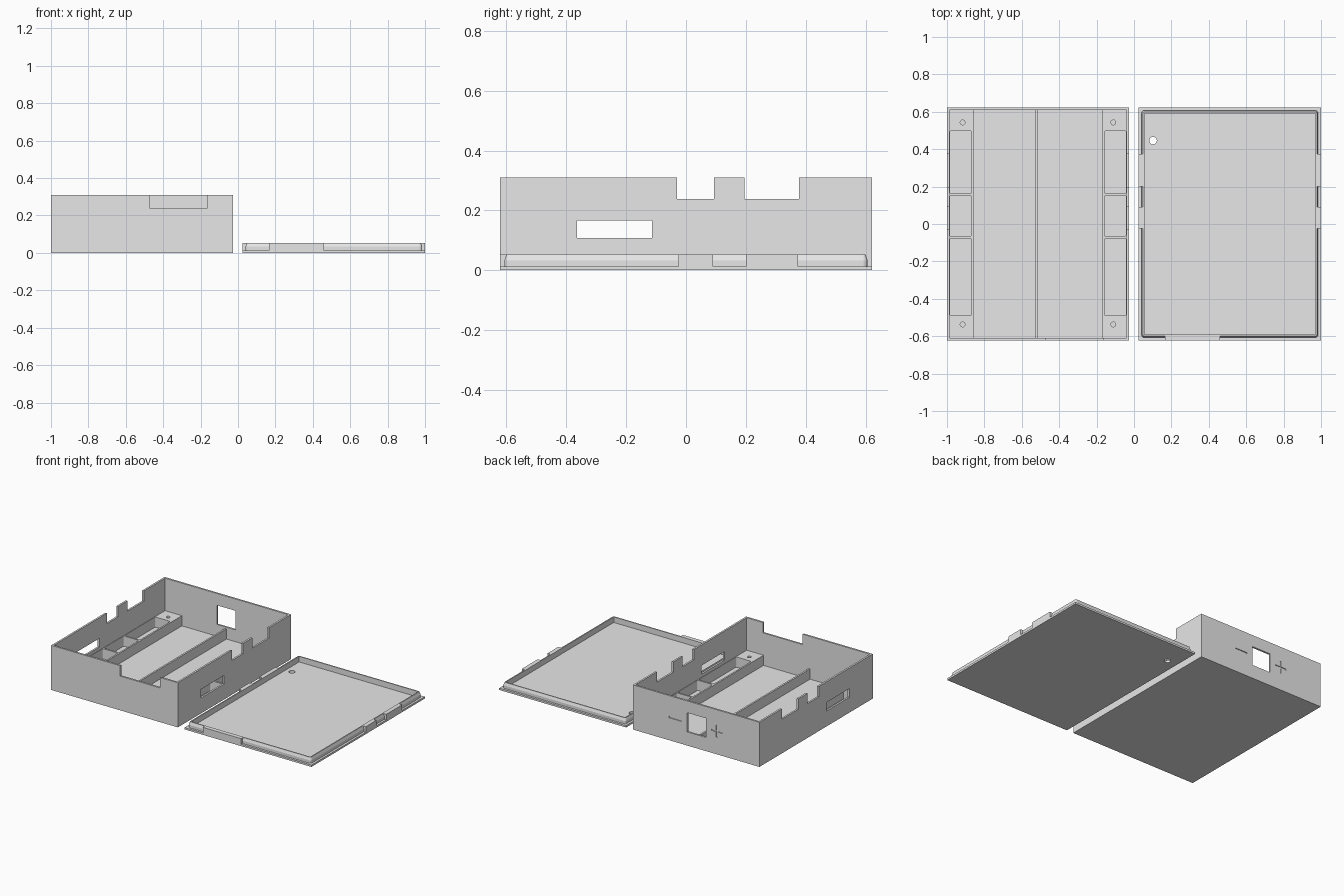
import bpy, bmesh, math
from mathutils import Matrix, Vector

cube = bpy.data.objects.get("Cube")
if cube:
    bpy.data.objects.remove(cube, do_unlink=True)

grey = bpy.data.materials.new("light_grey_plastic")
grey.use_nodes = True
grey.diffuse_color = (0.8, 0.8, 0.8, 1)
grey.node_tree.nodes["Principled BSDF"].inputs["Base Color"].default_value = (0.8, 0.8, 0.8, 1)


def add_box(bm, x, y, z, round_corners=0):
    """Box from three (low, high) ranges, with optional rounded upright edges."""
    size = [r[1] - r[0] for r in (x, y, z)]
    mid = Vector([(r[0] + r[1]) / 2 for r in (x, y, z)])
    mat = Matrix.Translation(mid) @ Matrix.Diagonal((*size, 1))
    verts = bmesh.ops.create_cube(bm, size=1, matrix=mat)["verts"]
    if round_corners:
        edges = {e for v in verts for e in v.link_edges
                 if abs(e.verts[0].co.z - e.verts[1].co.z) > size[2] / 2}
        bmesh.ops.bevel(bm, geom=list(edges), offset=round_corners, segments=4,
                        affect='EDGES', profile=0.5)


def add_pin(bm, x, y, z, radius):
    mat = Matrix.Translation((x, y, (z[0] + z[1]) / 2))
    bmesh.ops.create_cone(bm, cap_ends=True, segments=24, radius1=radius,
                          radius2=radius, depth=z[1] - z[0], matrix=mat)


def finish(bm, name):
    bmesh.ops.recalc_face_normals(bm, faces=bm.faces[:])
    mesh = bpy.data.meshes.new(name)
    bm.to_mesh(mesh)
    bm.free()
    mesh.materials.append(grey)
    obj = bpy.data.objects.new(name, mesh)
    bpy.context.collection.objects.link(obj)
    return obj


def cut(obj, cutter_bm):
    """Subtract every shape of the cutter mesh, then discard the cutter."""
    cutter = finish(cutter_bm, obj.name + "_cutter")
    cutter.hide_render = True
    mod = obj.modifiers.new("cut", 'BOOLEAN')
    mod.operation = 'DIFFERENCE'
    mod.solver = 'EXACT'
    mod.use_self = True
    mod.object = cutter
    bpy.ops.object.select_all(action='DESELECT')
    bpy.context.view_layer.objects.active = obj
    obj.select_set(True)
    bpy.ops.object.modifier_apply(modifier=mod.name)
    bpy.data.objects.remove(cutter, do_unlink=True)


W = 0.013                    # wall and floor thickness
Y = 0.622                    # half depth
H = 0.31                     # case height
BX = (-1.0, -0.027)          # case width
LX = (0.025, 1.0)            # lid width
MID = sum(BX) / 2
RAIL = 0.084                 # height of inner ribs
NOTCHES = [(-0.03, 0.093), (0.195, 0.377)]
FRONT_NOTCH = (-0.47, -0.165)

# Case shell: hollow, then notches and windows
bm = bmesh.new()
add_box(bm, BX, (-Y, Y), (0, H))
case = finish(bm, "case_shell")
bm = bmesh.new()
add_box(bm, (BX[0] + W, BX[1] - W), (W - Y, Y - W), (W, H + 0.1))
cut(case, bm)

bm = bmesh.new()
for n in NOTCHES:
    add_box(bm, (BX[0] - 0.1, BX[1] + 0.1), n, (0.238, H + 0.1))
add_box(bm, (BX[0] - 0.1, BX[1] + 0.1), (-0.365, -0.113), (0.107, 0.167))
cut(case, bm)

bm = bmesh.new()
add_box(bm, FRONT_NOTCH, (-Y - 0.1, -Y + 0.1), (0.238, H + 0.1))
add_box(bm, (-0.588, -0.445), (Y - 0.1, Y + 0.1), (0.095, 0.228))
# Shallow polarity marks in the back wall
mark = (Y - 0.006, Y + 0.05)
add_box(bm, (-0.4, -0.305), mark, (0.156, 0.167))
add_box(bm, (-0.715, -0.63), mark, (0.156, 0.167))
add_box(bm, (-0.678, -0.667), mark, (0.119, 0.204))
cut(case, bm)

# Side trays: pockets between corner posts, with screw holes
for name, s in (("right_tray", -1), ("left_tray", 1)):
    def span(near, far):
        return tuple(sorted((MID + s * near, MID + s * far)))
    bm = bmesh.new()
    add_box(bm, span(0.344, 0.48), (0.006 - Y, Y - 0.006), (0.006, RAIL))
    tray = finish(bm, name)
    bm = bmesh.new()
    for y in ((-0.49, -0.078), (-0.066, 0.152), (0.163, 0.497)):
        add_box(bm, span(0.355, 0.471), y, (W, RAIL + 0.05), 0.008)
    for y in (-0.537, 0.543):
        add_pin(bm, MID + s * 0.403, y, (0.02, RAIL + 0.05), 0.013)
    cut(tray, bm)

# Middle rib
bm = bmesh.new()
add_box(bm, (-0.527, -0.515), (0.006 - Y, Y - 0.006), (0.006, RAIL))
finish(bm, "middle_rib")

# Lid plate with a round hole
bm = bmesh.new()
add_box(bm, LX, (-Y, Y), (0, W))
plate = finish(bm, "lid_plate")
bm = bmesh.new()
add_pin(bm, 0.102, 0.446, (-0.1, 0.1), 0.02)
cut(plate, bm)

# Lid lip: rounded rectangle loops swept through a tapered profile
TOP = 0.052


def loop(bm, inset, z, r=0.018):
    x0, x1 = LX[0] + inset, LX[1] - inset
    y1 = Y - inset
    r = max(r - (inset - W), 0.004)
    verts = []
    for i, (cx, cy) in enumerate(((x1 - r, y1 - r), (x0 + r, y1 - r),
                                  (x0 + r, r - y1), (x1 - r, r - y1))):
        for k in range(5):
            a = math.pi / 2 * (i + k / 4)
            verts.append(bm.verts.new((cx + r * math.cos(a), cy + r * math.sin(a), z)))
    return verts


bm = bmesh.new()
profile = [(0.015, 0.01), (0.015, 0.033), (0.022, TOP), (0.03, TOP), (0.03, 0.01)]
loops = [loop(bm, *p) for p in profile]
for a, b in zip(loops, loops[1:] + loops[:1]):
    for i in range(len(a)):
        j = (i + 1) % len(a)
        bm.faces.new((a[i], a[j], b[j], b[i]))
finish(bm, "lid_lip")

# Lid tabs that fill the notches of the case
T = 0.027
tab_z = (W, TOP)
for i, n in enumerate(NOTCHES):
    y = (n[0] + 0.005, n[1] - 0.003)
    for side, x in (("right", (LX[0], LX[0] + T)), ("left", (LX[1] - T, LX[1]))):
        bm = bmesh.new()
        add_box(bm, x, y, tab_z)
        finish(bm, f"lid_{side}_tab_{i + 1}")
bm = bmesh.new()
add_box(bm, (-FRONT_NOTCH[1], -FRONT_NOTCH[0] - 0.01), (-Y, T - Y), tab_z)
finish(bm, "lid_front_tab")
